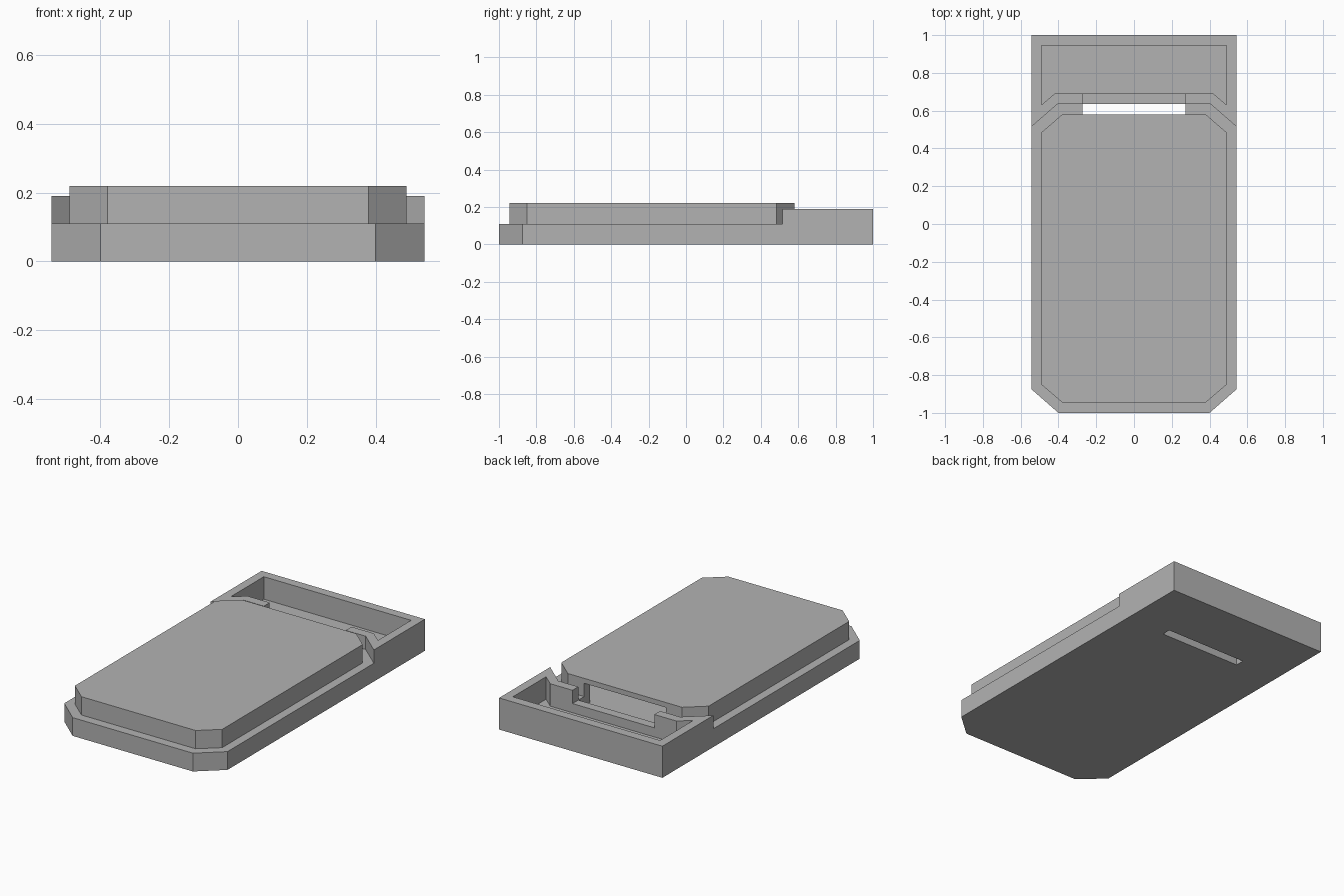
import bpy
import bmesh

cube = bpy.data.objects.get("Cube")
if cube:
    bpy.data.objects.remove(cube, do_unlink=True)

grey = bpy.data.materials.new("plain grey")
grey.use_nodes = True
colour = (0.45, 0.45, 0.45, 1)
grey.diffuse_color = colour
grey.node_tree.nodes["Principled BSDF"].inputs["Base Color"].default_value = colour


def prism(name, half, z0, z1):
    """Upright prism from the +x half of an outline, mirrored to -x."""
    outline = half + [(-x, y) for x, y in reversed(half)]
    bm = bmesh.new()
    face = bm.faces.new([bm.verts.new((x, y, z0)) for x, y in outline])
    top = bmesh.ops.extrude_face_region(bm, geom=[face])["geom"]
    verts = [v for v in top if isinstance(v, bmesh.types.BMVert)]
    bmesh.ops.translate(bm, verts=verts, vec=(0, 0, z1 - z0))
    bmesh.ops.recalc_face_normals(bm, faces=bm.faces)
    mesh = bpy.data.meshes.new(name)
    bm.to_mesh(mesh)
    bm.free()
    mesh.materials.append(grey)
    obj = bpy.data.objects.new(name, mesh)
    bpy.context.collection.objects.link(obj)
    return obj


def combine(target, tool, operation):
    bpy.context.view_layer.objects.active = target
    mod = target.modifiers.new(tool.name, "BOOLEAN")
    mod.operation = operation
    mod.solver = "EXACT"
    mod.object = tool
    bpy.ops.object.modifier_apply(modifier=mod.name)
    bpy.data.objects.remove(tool, do_unlink=True)


WALL = 0.055   # wall and floor thickness
RIM = 0.19     # top of the rear frame
LEDGE = 0.11   # top of the base ledge

# Base slab with chamfered front corners
body = prism("case_body", [(0.4, -1), (0.543, -0.875), (0.543, 1)], 0, LEDGE)

# Rear frame and raised cover
combine(body, prism("rear_frame",
                    [(0.405, 0.635), (0.543, 0.515), (0.543, 1)], 0, RIM), "UNION")
combine(body, prism("raised_cover",
                    [(0.38, -0.945), (0.49, -0.85), (0.49, 0.485), (0.38, 0.58)],
                    WALL, 0.22), "UNION")

# Rear recess, hollow under the cover, cover opening, slot and wall notch
cuts = [
    ("rear_recess", [(0.42, 0.69), (0.49, 0.63), (0.49, 0.945)], WALL, 0.3),
    ("cover_hollow", [(0.36, -0.89), (0.435, -0.825), (0.435, 0.46), (0.36, 0.525)],
     WALL, RIM),
    ("cover_opening", [(0.272, 0.5), (0.272, 0.6)], WALL, RIM),
    ("floor_slot", [(0.272, 0.58), (0.272, 0.635)], -0.1, RIM),
    ("wall_notch", [(0.272, 0.61), (0.272, 0.72)], LEDGE, 0.3),
]
for name, half, z0, z1 in cuts:
    combine(body, prism(name, half, z0, z1), "DIFFERENCE")
